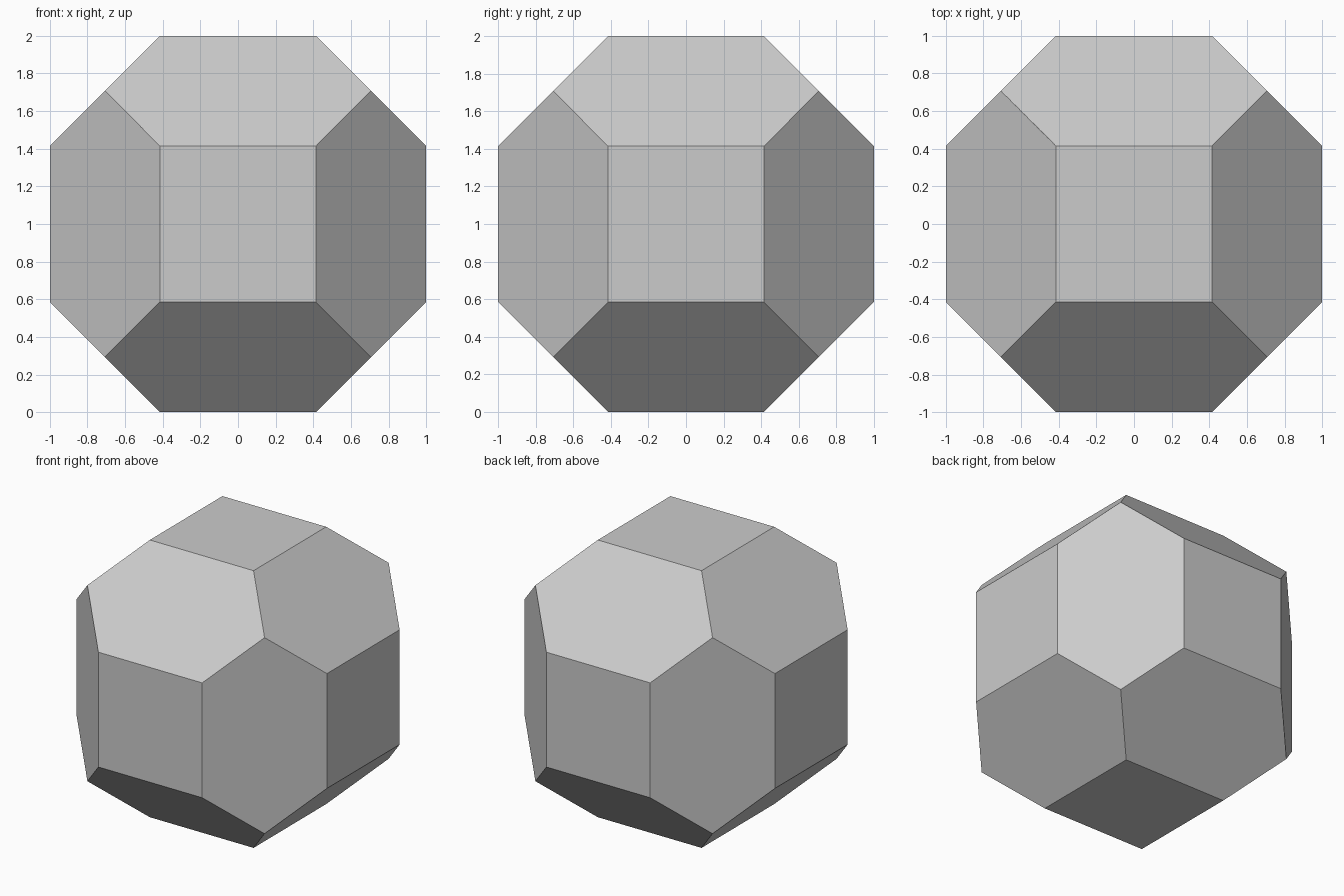
import bpy, bmesh, math
from itertools import product

if "Cube" in bpy.data.objects:
    bpy.data.objects.remove(bpy.data.objects["Cube"])

a = math.sqrt(2) - 1      # half side of the square faces
c = math.sqrt(0.5)        # coordinate of the eight three-way corners

# Chamfered cube: six square faces, twelve hexagons on the former edges
points = {(sx * c, sy * c, sz * c) for sx, sy, sz in product((-1, 1), repeat=3)}
for axis in range(3):
    for s, u, v in product((-1, 1), repeat=3):
        p = [u * a, v * a]
        p.insert(axis, s)
        points.add(tuple(p))

bm = bmesh.new()
for x, y, z in sorted(points):
    bm.verts.new((x, y, z + 1))
bmesh.ops.convex_hull(bm, input=bm.verts[:])

# Merge the hull triangles into flat squares and hexagons
bmesh.ops.dissolve_limit(bm, angle_limit=math.radians(1),
                         verts=bm.verts[:], edges=bm.edges[:])
bmesh.ops.recalc_face_normals(bm, faces=bm.faces[:])

mesh = bpy.data.meshes.new("chamfered_cube")
bm.to_mesh(mesh)
bm.free()
obj = bpy.data.objects.new("chamfered_cube", mesh)
bpy.context.collection.objects.link(obj)
